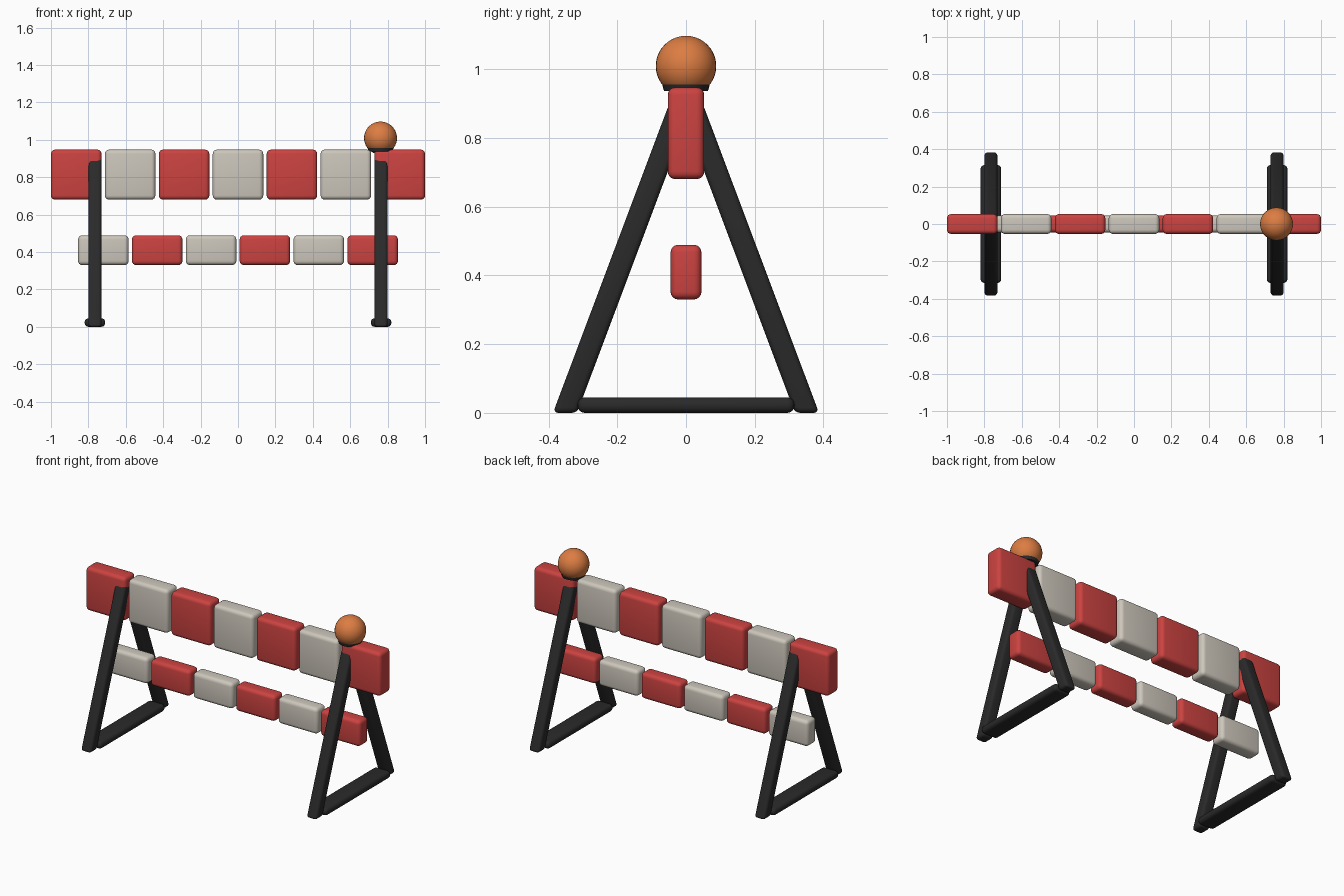
import bpy, bmesh, math

if "Cube" in bpy.data.objects:
    bpy.data.objects.remove(bpy.data.objects["Cube"])


def material(name, rgb):
    m = bpy.data.materials.new(name)
    m.diffuse_color = (*rgb, 1)
    m.use_nodes = True
    m.node_tree.nodes["Principled BSDF"].inputs["Base Color"].default_value = m.diffuse_color
    return m


RED = material("red", (0.60, 0.056, 0.052))
CREAM = material("cream", (0.61, 0.57, 0.50))
BLACK = material("charcoal", (0.023, 0.023, 0.023))
ORANGE = material("orange", (0.72, 0.205, 0.055))


def finish(bm, name, mat, loc=(0, 0, 0), angle=40):
    mesh = bpy.data.meshes.new(name)
    bm.to_mesh(mesh)
    bm.free()
    mesh.materials.append(mat)
    ob = bpy.data.objects.new(name, mesh)
    ob.location = loc
    bpy.context.collection.objects.link(ob)
    bpy.ops.object.select_all(action="DESELECT")
    ob.select_set(True)
    bpy.context.view_layer.objects.active = ob
    bpy.ops.object.shade_smooth_by_angle(angle=math.radians(angle))
    return ob


def soft_box(name, size, loc, mat, bevel, lean=0.0):
    """Rounded box; lean shifts y along z so the ends stay level."""
    bm = bmesh.new()
    bmesh.ops.create_cube(bm, size=1)
    for v in bm.verts:
        v.co = [c * s for c, s in zip(v.co, size)]
        v.co.y += lean * v.co.z
    bmesh.ops.bevel(bm, geom=bm.edges[:], offset=bevel, segments=4,
                    profile=0.5, affect="EDGES", clamp_overlap=True)
    return finish(bm, name, mat, loc)


# Striped boards: rows of separate rounded blocks
def board(name, count, half, depth, z0, z1, colours):
    width = 0.27
    pitch = (2 * half - width) / (count - 1)
    for i in range(count):
        x = -half + width / 2 + i * pitch
        soft_box(f"{name}_block_{i + 1}", (width, depth, z1 - z0),
                 (x, 0, (z0 + z1) / 2), colours[i % 2], 0.022)


board("upper_board", 7, 1.0, 0.106, 0.68, 0.947, (RED, CREAM))
board("lower_board", 6, 0.855, 0.09, 0.33, 0.489, (CREAM, RED))

# A-frame supports
LEG_X, LEG_H, SLOPE = 0.765, 0.9, 0.376
for sx, side in ((-1, "left"), (1, "right")):
    for sy, end in ((-1, "front"), (1, "back")):
        y_mid = sy * (0.352 - SLOPE * LEG_H / 2)
        soft_box(f"{side}_{end}_leg", (0.07, 0.07, LEG_H),
                 (sx * LEG_X, y_mid, LEG_H / 2), BLACK, 0.016, -sy * SLOPE)
    soft_box(f"{side}_foot_bar", (0.11, 0.63, 0.045),
             (sx * LEG_X, 0, 0.0225), BLACK, 0.02)

# Warning lamp: collar and globe
bm = bmesh.new()
bmesh.ops.create_cone(bm, cap_ends=True, segments=32, radius1=0.064,
                      radius2=0.072, depth=0.03)
finish(bm, "lamp_collar", BLACK, (LEG_X - 0.003, 0, 0.951))
bm = bmesh.new()
bmesh.ops.create_uvsphere(bm, u_segments=32, v_segments=20, radius=0.088)
finish(bm, "lamp_globe", ORANGE, (LEG_X - 0.003, 0, 1.009))
